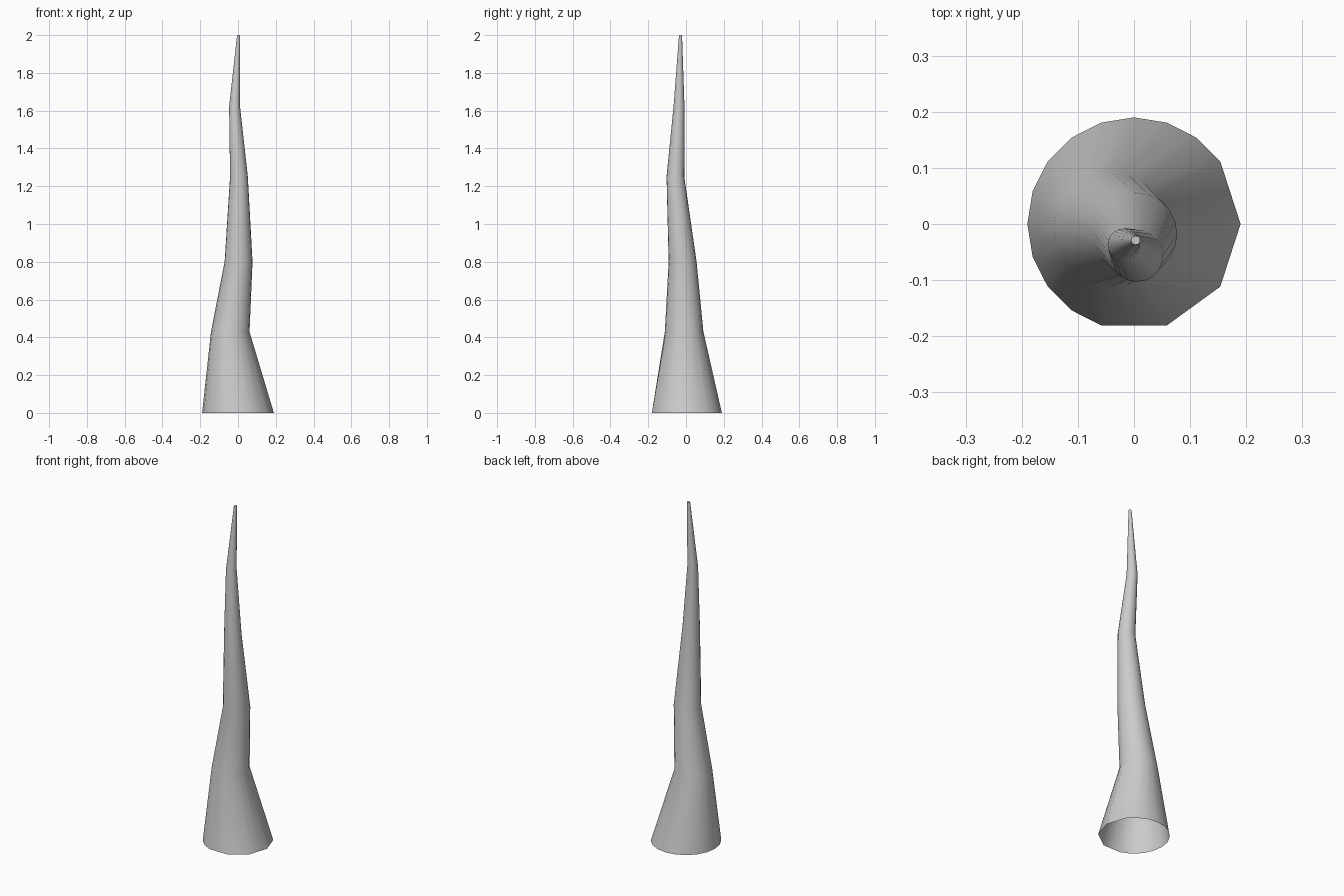
import bpy, bmesh, math

if "Cube" in bpy.data.objects:
    bpy.data.objects.remove(bpy.data.objects["Cube"])

# Cross-sections of the horn: centre x, centre y, z, radius
rings = [
    (0.0, 0.0, 0.0, 0.19),
    (-0.041, -0.01, 0.43, 0.102),
    (0.003, -0.018, 0.80, 0.074),
    (0.005, -0.056, 1.25, 0.047),
    (-0.018, -0.037, 1.62, 0.029),
    (0.003, -0.029, 2.0, 0.008),
]
# Twenty-sided steps, with a few corners left out on the front right side
angles = [math.radians(18 * i) for i in range(20) if i not in (1, 15, 17, 19)]
full = [math.radians(18 * i) for i in range(20)]


def base_point(a):
    # Point on the coarser base outline in direction a
    for i, lo in enumerate(angles):
        hi = angles[i + 1] if i + 1 < len(angles) else 2 * math.pi
        if lo <= a + 1e-6 and a < hi - 1e-6:
            t = (a - lo) / (hi - lo)
            return (math.cos(lo) * (1 - t) + math.cos(hi) * t,
                    math.sin(lo) * (1 - t) + math.sin(hi) * t)


# Horn body: lofted open-bottomed skin
bm = bmesh.new()
loops = []
for n, (cx, cy, z, r) in enumerate(rings):
    loop = []
    for a in full:
        u, v = base_point(a) if n == 0 else (math.cos(a), math.sin(a))
        loop.append(bm.verts.new((cx + r * u, cy + r * v, z)))
    loops.append(loop)
for lo, hi in zip(loops, loops[1:]):
    for i in range(20):
        j = (i + 1) % 20
        bm.faces.new((lo[i], lo[j], hi[j], hi[i]))
bm.faces.new(loops[-1])  # tip cap

mesh = bpy.data.meshes.new("twisted_horn")
bm.to_mesh(mesh)
bm.free()
horn = bpy.data.objects.new("twisted_horn", mesh)
bpy.context.collection.objects.link(horn)
bpy.context.view_layer.objects.active = horn
horn.select_set(True)
bpy.ops.object.shade_smooth_by_angle(angle=math.radians(40))
